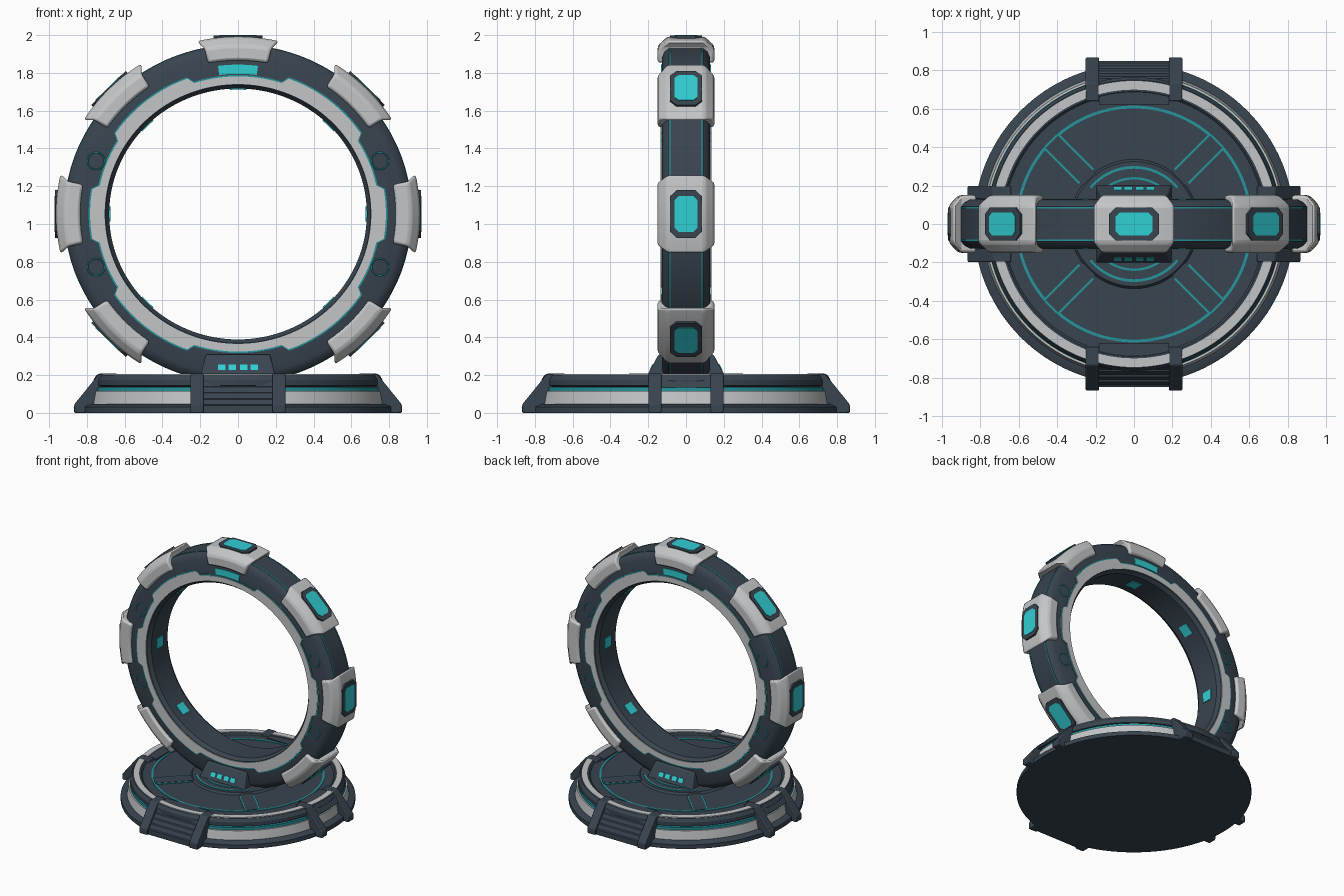
import bpy, bmesh, math
from math import sin, cos, pi, radians

if "Cube" in bpy.data.objects:
    bpy.data.objects.remove(bpy.data.objects["Cube"])

def material(name, rgb):
    m = bpy.data.materials.new(name)
    m.diffuse_color = (*rgb, 1)
    m.use_nodes = True
    m.node_tree.nodes["Principled BSDF"].inputs["Base Color"].default_value = m.diffuse_color
    return m

DARK = material("dark slate", (0.040, 0.058, 0.078))
GREY = material("light grey", (0.55, 0.56, 0.57))
TEAL = material("bright teal", (0.03, 0.62, 0.66))
LINE = material("dim teal", (0.02, 0.30, 0.33))

def build(name, verts, faces, mat, bevel=0):
    me = bpy.data.meshes.new(name)
    me.from_pydata(verts, [], faces)
    bm = bmesh.new()
    bm.from_mesh(me)
    bmesh.ops.remove_doubles(bm, verts=bm.verts, dist=1e-5)
    bmesh.ops.recalc_face_normals(bm, faces=bm.faces)
    bm.to_mesh(me)
    bm.free()
    me.materials.append(mat)
    ob = bpy.data.objects.new(name, me)
    bpy.context.collection.objects.link(ob)
    bpy.ops.object.select_all(action='DESELECT')
    ob.select_set(True)
    bpy.context.view_layer.objects.active = ob
    bpy.ops.object.shade_smooth_by_angle(angle=radians(28))
    if bevel:
        b = ob.modifiers.new("bevel", 'BEVEL')
        b.width, b.segments, b.limit_method = bevel, 2, 'ANGLE'
        b.angle_limit = radians(30)
    return ob

# ring coordinates: radius, depth y, angle, tangent offset (slightly squashed in z)
def on_ring(r, y, a, t=0):
    return (r * cos(a) - t * sin(a), y, 1.053 + 0.974 * (r * sin(a) + t * cos(a)))

def on_base(r, z, a):
    return (r * cos(a), r * sin(a), z)

def sweep(name, section, mat, place, a0=0, a1=360, n=128, bevel=0):
    """Revolve a closed section of (radius, height) through an angle range."""
    full = a1 - a0 == 360
    k, m = len(section), n if full else n + 1
    verts = [place(r, h, radians(a0 + (a1 - a0) * i / n)) for i in range(m) for r, h in section]
    faces = [(i * k + j, i * k + (j + 1) % k, (i + 1) % m * k + (j + 1) % k, (i + 1) % m * k + j)
             for i in range(n) for j in range(k)]
    if not full:
        faces += [tuple(range(k)), tuple(range((m - 1) * k, m * k))]
    return build(name, verts, faces, mat, bevel)

def rect(r0, r1, h0, h1):
    return [(r0, h0), (r1, h0), (r1, h1), (r0, h1)]

def prism(name, loop_a, loop_b, mat, bevel=0):
    k = len(loop_a)
    faces = [(i, (i + 1) % k, k + (i + 1) % k, k + i) for i in range(k)]
    faces += [tuple(range(k)), tuple(range(k, 2 * k))]
    return build(name, loop_a + loop_b, faces, mat, bevel)

# ---- ring body with chamfered cross-section
half = [(0.682, 0.10), (0.702, 0.127), (0.868, 0.127), (0.900, 0.112), (0.918, 0.09)]
sweep("ring_body", half + [(r, -y) for r, y in reversed(half)], DARK, on_ring, n=160)

# ---- stepped trim on both faces of the ring
def trim(name, edge, y0, y1, mat):
    n, sec = 180, []
    for i in range(n):
        d = i * 360 / n % 180
        d = min(d, 180 - d)
        tab = d < 11 or 32 < d < 72
        a = radians(i * 360 / n)
        ro = (0.783 if tab else 0.748) + edge
        sec.append([on_ring(r, y, a) for r, y in rect(0.706, ro, y0, y1)])
    verts = [v for s in sec for v in s]
    faces = [(i * 4 + j, i * 4 + (j + 1) % 4, (i + 1) % n * 4 + (j + 1) % 4, (i + 1) % n * 4 + j)
             for i in range(n) for j in range(4)]
    build(name, verts, faces, mat)

for s, side in ((-1, "front"), (1, "back")):
    trim(side + "_trim_glow", 0.008, s * 0.12, s * 0.130, LINE)
    trim(side + "_trim", 0, s * 0.12, s * 0.134, GREY)
    # lit panel under the top plate
    sweep(side + "_top_panel", rect(0.762, 0.812, s * 0.12, s * 0.133), TEAL, on_ring, 82.5, 97.5, 8)
    # faint round markings
    for a in (21, 159, 201, 339):
        bpy.ops.mesh.primitive_torus_add(major_radius=0.045, minor_radius=0.004, major_segments=32,
                                         minor_segments=6, rotation=(pi / 2, 0, 0),
                                         location=on_ring(0.805, s * 0.127, radians(a)))
        ob = bpy.context.object
        ob.name = side + "_round_marking"
        ob.data.materials.append(LINE)
    # glowing lines around the outside
    sweep(side + "_outer_line", rect(0.90, 0.9205, s * 0.081, s * 0.089), LINE, on_ring, n=160)

# ---- armour plates with windows, inner lights
def octagon(r, w, h, c, a):
    pts = [(w, h - c), (w - c, h), (c - w, h), (-w, h - c),
           (-w, c - h), (c - w, -h), (w - c, -h), (w, c - h)]
    return [on_ring(r, y, a, t) for t, y in pts]

def armour_plate(deg):
    a, n = radians(deg), 12
    sec = [(0.835, 0.15, 0.160), (0.915, 0.15, 0.178), (0.964, 0.098, 0.218)]
    sec += [(r, -y, t) for r, y, t in reversed(sec)]
    verts = [on_ring(r, y, a + (2 * i / n - 1) * t / r) for i in range(n + 1) for r, y, t in sec]
    faces = [(i * 6 + j, i * 6 + (j + 1) % 6, i * 6 + 6 + (j + 1) % 6, i * 6 + 6 + j)
             for i in range(n) for j in range(6)]
    for o in (0, n * 6):
        faces += [(o, o + 1, o + 4, o + 5), (o + 1, o + 2, o + 3, o + 4)]
    build("armour_plate", verts, faces, GREY, 0.014)
    prism("window_frame", octagon(0.93, 0.13, 0.085, 0.035, a), octagon(0.969, 0.13, 0.085, 0.035, a), DARK)
    prism("window", octagon(0.95, 0.097, 0.06, 0.022, a), octagon(0.972, 0.097, 0.06, 0.022, a), TEAL)

for deg in range(-45, 226, 45):
    armour_plate(deg)
    sweep("inner_light", rect(0.676, 0.69, -0.04, 0.04), TEAL, on_ring, deg - 3.5, deg + 3.5, 6)

# ---- round base
sweep("base_body", [(0, 0), (0.835, 0), (0.835, 0.032), (0.80, 0.048), (0.76, 0.048), (0.745, 0.138),
                    (0.765, 0.145), (0.765, 0.175), (0.75, 0.2), (0.69, 0.2), (0.68, 0.19), (0, 0.19)],
      DARK, on_base)
sweep("base_side_band", [(0.74, 0.045), (0.79, 0.045), (0.778, 0.116), (0.74, 0.116)], GREY, on_base)
sweep("base_side_glow", rect(0.73, 0.768, 0.116, 0.136), LINE, on_base)
sweep("base_top_ring", rect(0.70, 0.745, 0.19, 0.206), GREY, on_base)
sweep("deck_circle", rect(0.602, 0.617, 0.185, 0.194), LINE, on_base)
sweep("hub", [(0, 0.18), (0.345, 0.18), (0.325, 0.205), (0, 0.205)], DARK, on_base)
for s in (90, 270):
    sweep("hub_arc_outer", rect(0.288, 0.302, 0.2, 0.209), LINE, on_base, s - 50, s + 50, 40)
    sweep("hub_arc_inner", rect(0.232, 0.244, 0.2, 0.209), LINE, on_base, s - 35, s + 35, 30)

def bar(name, a, r0, r1, w0, w1, z0, z1, mat):
    """Box along direction a, between lateral offsets w0 and w1."""
    ring = [(r0, w0), (r1, w0), (r1, w1), (r0, w1)]
    loops = [[(r * cos(a) - w * sin(a), r * sin(a) + w * cos(a), z) for r, w in ring] for z in (z0, z1)]
    prism(name, *loops, mat)

# deck spokes with lit edges
for k in range(4):
    a = pi / 4 + k * pi / 2
    bar("spoke", a, 0.33, 0.605, -0.045, 0.045, 0.18, 0.197, DARK)
    for s in (-1, 1):
        bar("spoke_line", a, 0.35, 0.605, s * 0.045, s * 0.057, 0.18, 0.195, LINE)

# ---- clamps around the base edge
def extrude_profile(name, a, profile, w0, w1, mat, bevel=0):
    loops = [[(r * cos(a) - w * sin(a), r * sin(a) + w * cos(a), z) for r, z in profile] for w in (w0, w1)]
    prism(name, *loops, mat, bevel)

rail = [(0.64, 0.0), (0.867, 0.0), (0.867, 0.045), (0.735, 0.208), (0.64, 0.208)]
steps = [(0.62, 0.0), (0.85, 0.0)]
for i in range(5):   # stepped slats
    r, z = 0.85 - 0.027 * i, 0.04 + 0.032 * i
    steps += [(r, z), (r - 0.012, z + 0.004)]
steps += [(0.71, 0.198), (0.62, 0.198)]
for k in range(4):
    a = k * pi / 2
    w0, w1 = (0.13, 0.198) if k % 2 == 0 else (0.182, 0.252)
    for s in (-1, 1):
        extrude_profile("clamp_rail", a, rail, s * w0, s * w1, DARK, 0.006)
    if k % 2:
        extrude_profile("clamp_slats", a, steps, -w0, w0, DARK)
    else:
        extrude_profile("clamp_cap", a, [(0.62, 0.135), (0.785, 0.135), (0.74, 0.2), (0.62, 0.2)],
                        -w0, w0, DARK)

# ---- cradle holding the ring
prism("cradle", [(x * 0.20, y * 0.21, 0.19) for x, y in ((-1, -1), (1, -1), (1, 1), (-1, 1))],
      [(x * 0.17, y * 0.145, 0.31) for x, y in ((-1, -1), (1, -1), (1, 1), (-1, 1))], DARK, 0.008)
for s in (-1, 1):
    for x in (-0.085, -0.03, 0.03, 0.085):   # small lights on the sloped faces
        lo, hi = (0.228, 0.257)
        depth = lambda z: s * (0.21 - 0.065 * (z - 0.19) / 0.12)
        inner = [(x + dx, depth(z) - s * 0.01, z) for dx, z in
                 ((-0.02, lo), (0.02, lo), (0.02, hi), (-0.02, hi))]
        prism("cradle_light", inner, [(p[0], p[1] + s * 0.014, p[2]) for p in inner], TEAL)
